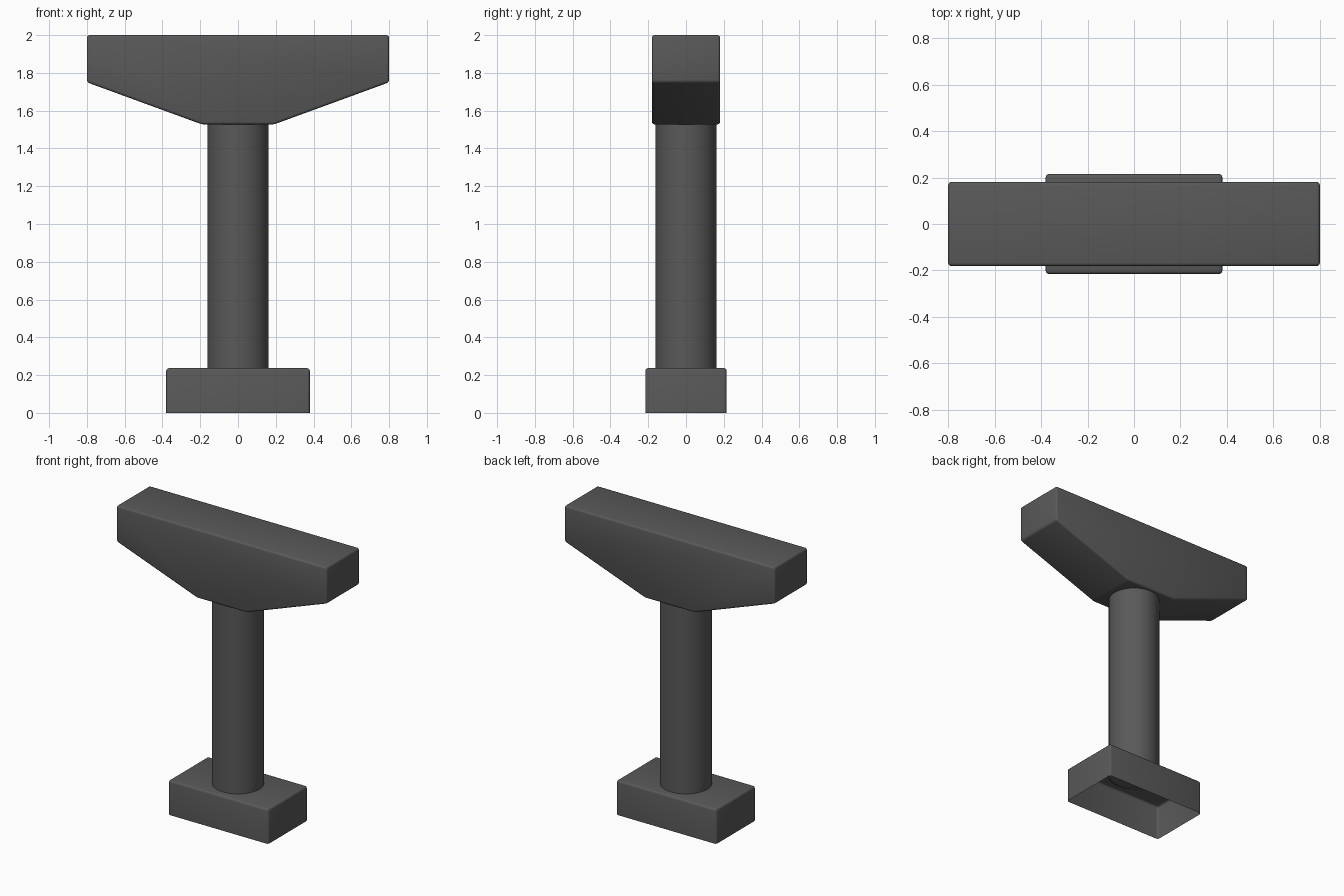
import bpy
import bmesh
import math

cube = bpy.data.objects.get("Cube")
if cube:
    bpy.data.objects.remove(cube, do_unlink=True)

# Single concrete colour
concrete = bpy.data.materials.new("dark_grey_concrete")
concrete.use_nodes = True
grey = (0.1, 0.1, 0.1, 1)
concrete.diffuse_color = grey
shader = concrete.node_tree.nodes["Principled BSDF"]
shader.inputs["Base Color"].default_value = grey
shader.inputs["Roughness"].default_value = 0.8


def finish(name, bm, bevel=0):
    """Turn a bmesh into a smooth-shaded object with rounded edges."""
    bmesh.ops.recalc_face_normals(bm, faces=bm.faces)
    mesh = bpy.data.meshes.new(name)
    bm.to_mesh(mesh)
    bm.free()
    mesh.materials.append(concrete)
    obj = bpy.data.objects.new(name, mesh)
    bpy.context.collection.objects.link(obj)
    bpy.ops.object.select_all(action="DESELECT")
    obj.select_set(True)
    bpy.context.view_layer.objects.active = obj
    if bevel:
        mod = obj.modifiers.new("rounded_edges", "BEVEL")
        mod.width = bevel
        mod.segments = 3
        mod.limit_method = "ANGLE"
        mod.angle_limit = math.radians(15)
        bpy.ops.object.modifier_apply(modifier=mod.name)
    bpy.ops.object.shade_smooth_by_angle(angle=math.radians(35))
    return obj


def prism(profile, vector):
    """Extrude a closed outline along a vector."""
    bm = bmesh.new()
    face = bm.faces.new([bm.verts.new(p) for p in profile])
    ext = bmesh.ops.extrude_face_region(bm, geom=[face], use_keep_orig=True)
    moved = [g for g in ext["geom"] if isinstance(g, bmesh.types.BMVert)]
    bmesh.ops.translate(bm, verts=moved, vec=vector)
    return bm, face


# Footing: hollow box, open underneath
hx, hy = 0.38, 0.215
corners = [(-hx, -hy, 0), (hx, -hy, 0), (hx, hy, 0), (-hx, hy, 0)]
bm, bottom = prism(corners, (0, 0, 0.237))
bmesh.ops.recalc_face_normals(bm, faces=bm.faces)
bmesh.ops.delete(bm, geom=[bottom], context="FACES_ONLY")
finish("footing", bm, 0.014)

# Column: round shaft, its ends hidden by the footing and the cap
bm = bmesh.new()
bmesh.ops.create_cone(bm, segments=48, radius1=0.162, radius2=0.162,
                      depth=1.31, cap_ends=False)
bmesh.ops.translate(bm, verts=bm.verts, vec=(0, 0, 0.885))
finish("column", bm)

# Pier cap: tapered hammerhead beam
half = [(0.19, 1.527), (0.8, 1.75), (0.8, 2.0)]
outline = half + [(-x, z) for x, z in reversed(half)]
bm, _ = prism([(x, -0.181, z) for x, z in outline], (0, 0.362, 0))
finish("pier_cap", bm, 0.014)
